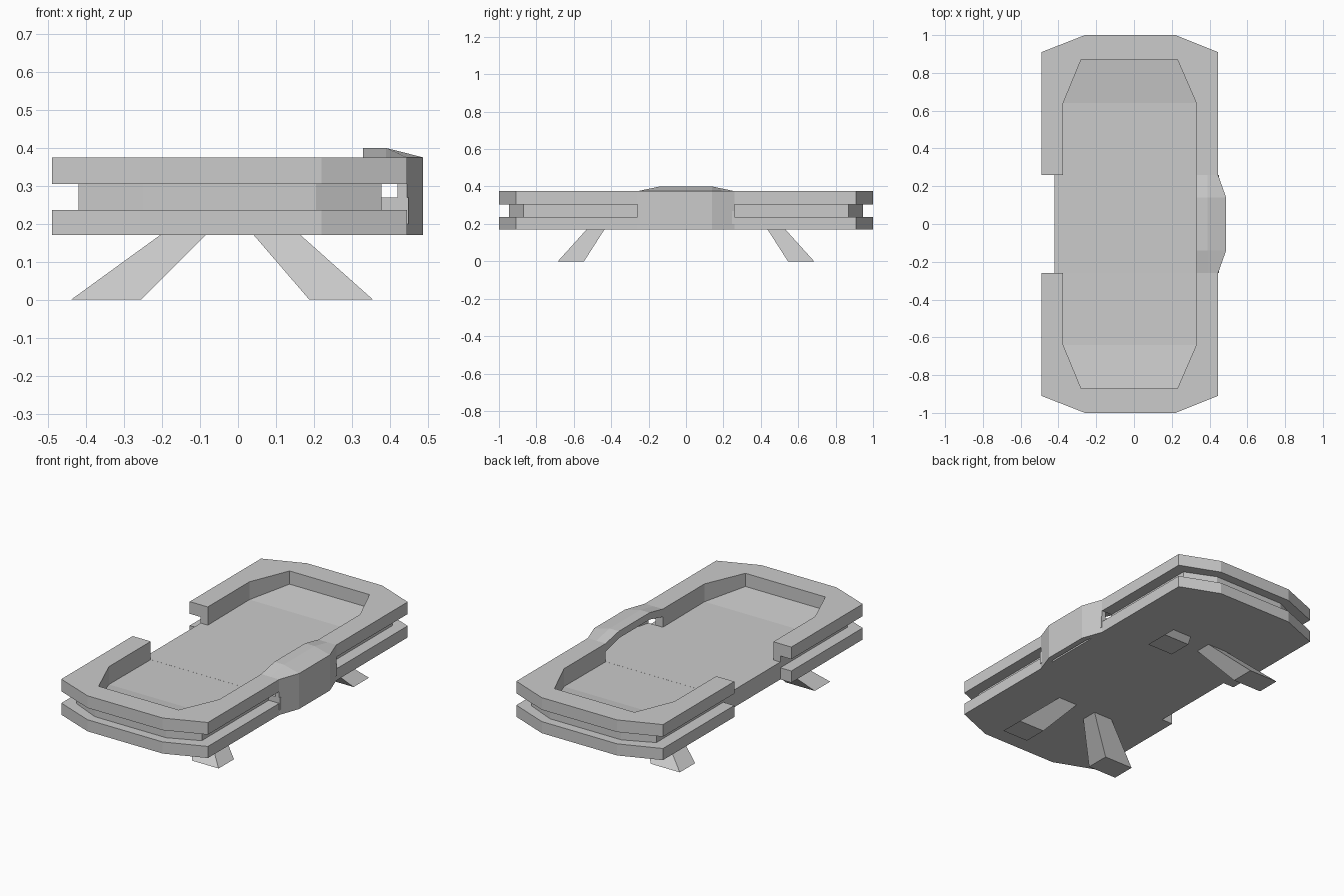
import bpy, bmesh

if "Cube" in bpy.data.objects:
    bpy.data.objects.remove(bpy.data.objects["Cube"])


def make_object(name, bm):
    bmesh.ops.recalc_face_normals(bm, faces=bm.faces[:])
    mesh = bpy.data.meshes.new(name)
    bm.to_mesh(mesh)
    bm.free()
    obj = bpy.data.objects.new(name, mesh)
    bpy.context.collection.objects.link(obj)
    return obj


def loft(name, sections):
    """Join a sequence of equal-length 3D loops and cap both ends."""
    bm = bmesh.new()
    rings = [[bm.verts.new(p) for p in s] for s in sections]
    n = len(rings[0])
    for a, b in zip(rings, rings[1:]):
        for i in range(n):
            j = (i + 1) % n
            bm.faces.new((a[i], a[j], b[j], b[i]))
    caps = [bm.faces.new(rings[0]), bm.faces.new(rings[-1])]
    bmesh.ops.recalc_face_normals(bm, faces=bm.faces[:])
    bmesh.ops.triangulate(bm, faces=[f for f in caps if len(f.verts) > 4])
    return make_object(name, bm)


def slab(name, outline, z0, z1):
    return loft(name, [[(x, y, z) for x, y in outline] for z in (z0, z1)])


def flip(points, side):
    return [(x, y * side) for x, y in points]


GAP = 0.26
rim = [(-0.49, GAP), (-0.49, 0.91), (-0.26, 1), (0.22, 1), (0.445, 0.91), (0.445, GAP)]
core = [(-0.42, GAP), (-0.42, 0.87), (-0.25, 0.947), (0.205, 0.947), (0.378, 0.87), (0.378, GAP)]
opening = [(0.33, GAP), (0.33, 0.64), (0.23, 0.87), (-0.28, 0.87), (-0.375, 0.64), (-0.375, GAP)]

# Base plate, notched on the left side
notch = [(-0.42, -GAP), (-0.42, GAP)]
slab("base_plate", notch + rim + flip(rim, -1)[::-1], 0.17, 0.237)

# Two-tier rim at each end: recessed wall below an overhanging lip
for side, end in ((-1, "front"), (1, "back")):
    slab(end + "_wall", flip(core + opening, side), 0.237, 0.305)
    slab(end + "_lip", flip(rim + opening, side), 0.305, 0.375)

# Dished tray floor, rising at the ends
profile = [(-0.88, 0.30), (-0.64, 0.272), (0, 0.268), (0.64, 0.272), (0.88, 0.30)]
floor = []
for y, z in profile:
    x0, x1 = (-0.28, 0.23) if abs(y) > 0.8 else (-0.375, 0.33)
    floor.append([(x0, y, 0.22), (x1, y, 0.22), (x1, y, z), (x0, y, z)])
loft("tray_floor", floor)
slab("centre_floor", [(-0.42, -GAP), (0.45, -GAP), (0.45, GAP), (-0.42, GAP)], 0.2, 0.27)

# Bulged hollow bridge on the right side
edge = [(0.445, 0.17), (0.445, 0.375), (0.39, 0.375), (0.33, 0.375),
        (0.33, 0.33), (0.42, 0.33), (0.42, 0.17)]
bulge = [(0.488, 0.17), (0.488, 0.375), (0.39, 0.40), (0.33, 0.40),
         (0.33, 0.36), (0.455, 0.345), (0.455, 0.17)]
loft("side_bridge", [[(x, y, z) for x, z in sec] for y, sec in
                     ((-GAP, edge), (-0.14, bulge), (0.14, bulge), (GAP, edge))])


# Splayed, tapered legs
def rect(x0, x1, y0, y1, z):
    return [(x0, y0, z), (x1, y0, z), (x1, y1, z), (x0, y1, z)]


for side, end in ((-1, "front"), (1, "back")):
    for name, foot, top in (("left", (-0.44, -0.255), (-0.203, -0.083)),
                            ("right", (0.188, 0.356), (0.04, 0.163))):
        loft(f"{end}_{name}_leg", [
            rect(*foot, 0.545 * side, 0.685 * side, 0),
            rect(*top, 0.435 * side, 0.53 * side, 0.172)])
